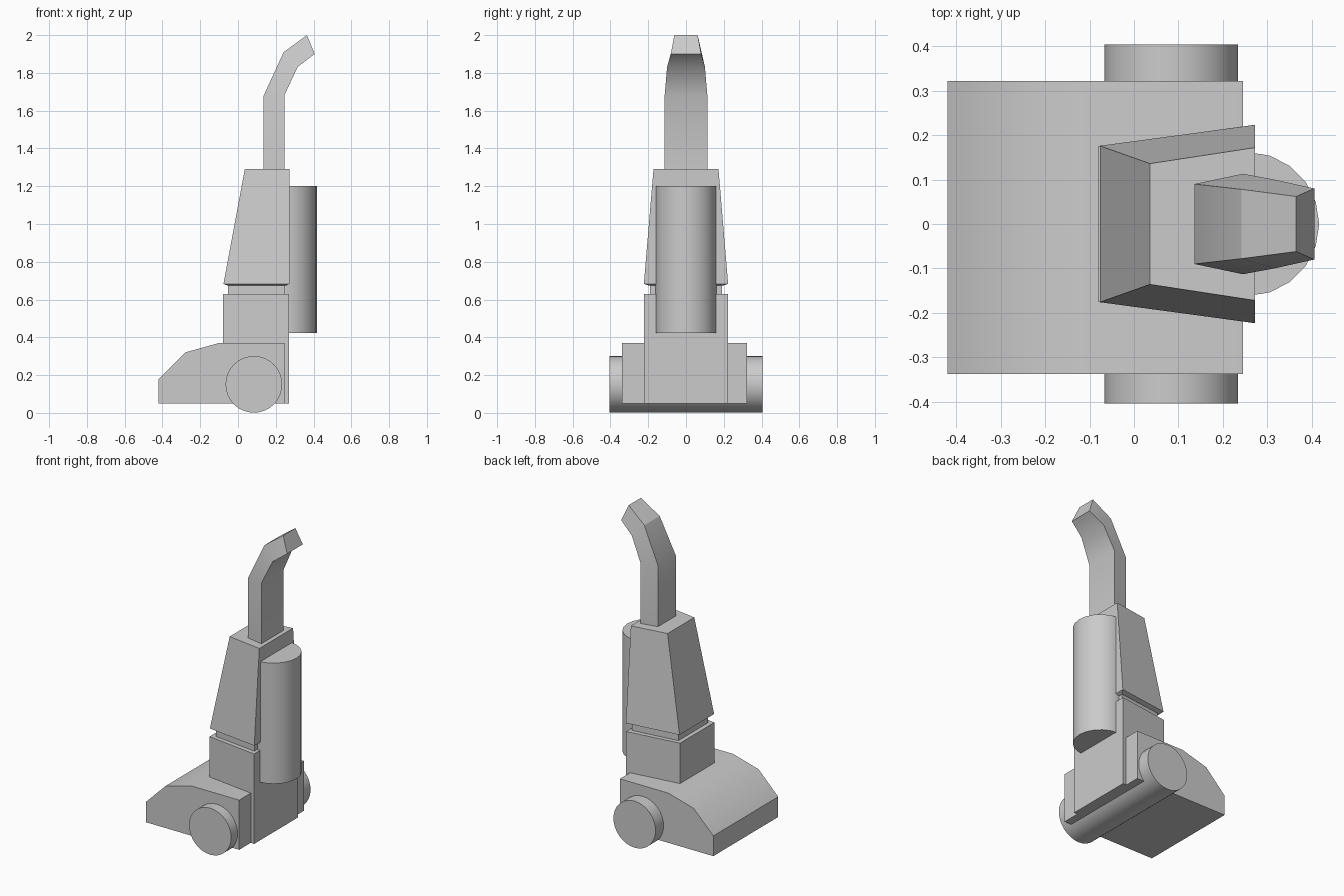
import bpy, bmesh
from math import radians, pi

if "Cube" in bpy.data.objects:
    bpy.data.objects.remove(bpy.data.objects["Cube"])


def loft(name, rings, smooth=None):
    """Skin a list of equal-length point rings and cap both ends."""
    bm = bmesh.new()
    loops = [[bm.verts.new(p) for p in ring] for ring in rings]
    n = len(loops[0])
    for a, b in zip(loops, loops[1:]):
        for i in range(n):
            j = (i + 1) % n
            bm.faces.new((a[i], a[j], b[j], b[i]))
    bm.faces.new(loops[0])
    bm.faces.new(loops[-1])
    bmesh.ops.recalc_face_normals(bm, faces=bm.faces)
    mesh = bpy.data.meshes.new(name)
    bm.to_mesh(mesh)
    bm.free()
    ob = bpy.data.objects.new(name, mesh)
    bpy.context.collection.objects.link(ob)
    if smooth:
        smooth_object(ob, smooth)
    return ob


def smooth_object(ob, angle):
    bpy.ops.object.select_all(action='DESELECT')
    ob.select_set(True)
    bpy.context.view_layer.objects.active = ob
    bpy.ops.object.shade_smooth_by_angle(angle=radians(angle))


def plan(z, x0, x1, y_front, y_back):
    """Horizontal trapezoid, narrower on the -x side."""
    return [(x0, -y_front, z), (x1, -y_back, z), (x1, y_back, z), (x0, y_front, z)]


def cylinder(name, radius, depth, loc, sides, rot=(0, 0, 0)):
    bpy.ops.mesh.primitive_cylinder_add(vertices=sides, radius=radius, depth=depth,
                                        location=loc, rotation=rot)
    ob = bpy.context.object
    ob.name = name
    smooth_object(ob, 35)
    return ob


# Floor head: side profile extruded across y
profile = [(-0.42, 0.05), (0.245, 0.05), (0.245, 0.37), (-0.10, 0.37),
           (-0.28, 0.32), (-0.42, 0.18)]
loft("floor_head", [[(x, y, z) for x, z in profile] for y in (-0.338, 0.322)], 32)

# Wheel roller running through the head
cylinder("wheel_roller", 0.15, 0.808, (0.084, 0, 0.151), 32, (pi / 2, 0, 0))

# Body: lower column, recessed neck, tapered upper housing
loft("lower_column", [plan(0.05, -0.08, 0.27, 0.175, 0.223),
                      plan(0.63, -0.08, 0.27, 0.175, 0.223)])
loft("neck", [plan(0.62, -0.052, 0.25, 0.152, 0.19),
              plan(0.69, -0.052, 0.25, 0.152, 0.19)])
loft("upper_housing", [plan(0.674, -0.055, 0.255, 0.155, 0.195),
                       plan(0.683, -0.077, 0.272, 0.176, 0.223),
                       plan(1.29, 0.036, 0.272, 0.136, 0.172)])

# Dust canister half sunk into the back
cylinder("dust_canister", 0.162, 0.777, (0.255, 0, 0.812), 20)

# Bent handle: (front x, z, half width, back x, z, half width)
bends = [(0.136, 1.28, 0.09, 0.245, 1.28, 0.113),
         (0.136, 1.68, 0.09, 0.245, 1.68, 0.113),
         (0.242, 1.91, 0.078, 0.316, 1.832, 0.10),
         (0.365, 2.0, 0.062, 0.406, 1.90, 0.08)]
loft("handle", [[(fx, -fw, fz), (bx, -bw, bz), (bx, bw, bz), (fx, fw, fz)]
                for fx, fz, fw, bx, bz, bw in bends], 28)
